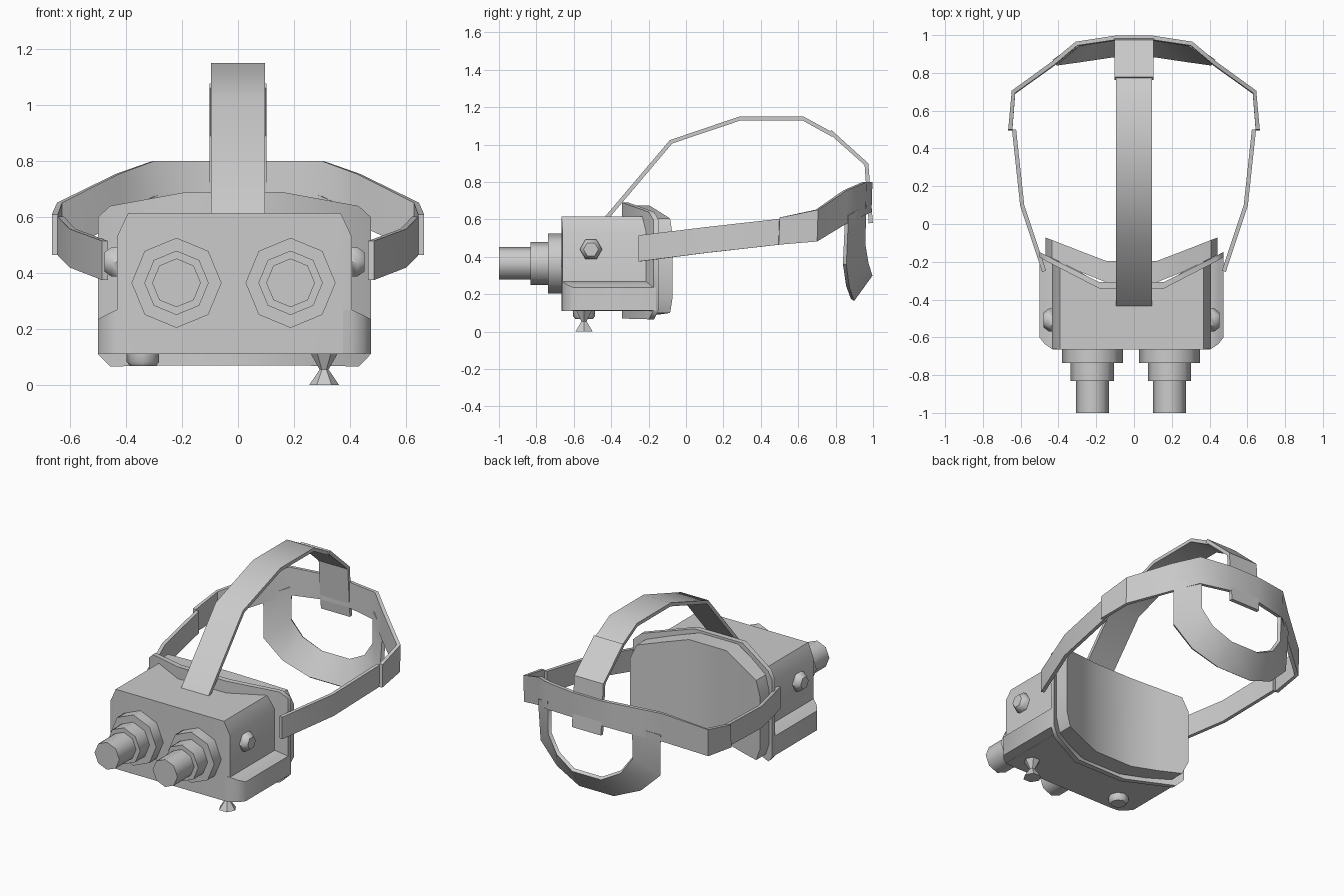
import bpy, bmesh, math
from mathutils import Vector, Matrix

if "Cube" in bpy.data.objects:
    bpy.data.objects.remove(bpy.data.objects["Cube"])

CX = -0.013  # the visor sits slightly off the centre line


def finish(name, bm, angle=50):
    bmesh.ops.recalc_face_normals(bm, faces=bm.faces)
    me = bpy.data.meshes.new(name)
    bm.to_mesh(me)
    bm.free()
    ob = bpy.data.objects.new(name, me)
    bpy.context.collection.objects.link(ob)
    bpy.ops.object.select_all(action='DESELECT')
    ob.select_set(True)
    bpy.context.view_layer.objects.active = ob
    bpy.ops.object.shade_smooth_by_angle(angle=math.radians(angle))
    return ob


def loft(name, rings, angle=50):
    """Skin a row of equal-sized closed rings and cap both ends."""
    bm = bmesh.new()
    vs = [[bm.verts.new(p) for p in r] for r in rings]
    n = len(vs[0])
    for a, b in zip(vs, vs[1:]):
        for i in range(n):
            j = (i + 1) % n
            bm.faces.new((a[i], a[j], b[j], b[i]))
    bm.faces.new(vs[0])
    bm.faces.new(vs[-1])
    return finish(name, bm, angle)


def slab(name, half):
    """Symmetric block from (x, z low, z high, y front, y back) stations, outside to inside."""
    full = [(-s[0],) + s[1:] for s in half] + half[::-1]
    return loft(name, [[(x + CX, yf, z0), (x + CX, yf, z1), (x + CX, yb, z1), (x + CX, yb, z0)]
                       for x, z0, z1, yf, yb in full])


def ribbon(name, pairs, t=0.022):
    """Strap through pairs of edge points, with thickness t."""
    pairs = [(Vector(a), Vector(b)) for a, b in pairs]
    rings = []
    for i, (a, b) in enumerate(pairs):
        p, q = pairs[max(i - 1, 0)], pairs[min(i + 1, len(pairs) - 1)]
        n = (q[0] + q[1] - p[0] - p[1]).cross(b - a).normalized() * t / 2
        rings.append([a - n, b - n, b + n, a + n])
    return loft(name, rings, 40)


def turned(name, loc, axis, profile, n=8, phase=0.0):
    """Stack of (radius, height) rings along an axis."""
    rot = Vector((0, 0, 1)).rotation_difference(Vector(axis)).to_matrix().to_4x4()
    m = Matrix.Translation(loc) @ rot
    return loft(name, [[m @ Vector((r * math.cos(phase + k * math.tau / n),
                                    r * math.sin(phase + k * math.tau / n), h))
                        for k in range(n)] for r, h in profile])


# visor housing with flared lower sides
slab("visor_body", [(0.42, 0.11, 0.53, -0.66, -0.17), (0.38, 0.11, 0.615, -0.665, -0.19),
                    (0.16, 0.11, 0.615, -0.665, -0.32)])
slab("visor_lower_flare", [(0.488, 0.112, 0.235, -0.6, -0.16), (0.46, 0.111, 0.25, -0.635, -0.17),
                           (0.418, 0.111, 0.27, -0.664, -0.18), (0.16, 0.111, 0.25, -0.664, -0.32)])
# curved rear flange and face cushion
slab("rear_flange", [(0.488, 0.11, 0.60, -0.175, -0.148), (0.445, 0.066, 0.64, -0.2, -0.17),
                     (0.17, 0.07, 0.69, -0.342, -0.308)])
slab("face_cushion", [(0.455, 0.18, 0.52, -0.165, -0.072), (0.42, 0.1, 0.605, -0.18, -0.085),
                      (0.28, 0.092, 0.64, -0.25, -0.14), (0.13, 0.09, 0.675, -0.31, -0.197)])

# stepped eyepieces
for side, x in (("left", -0.22), ("right", 0.188)):
    for i, (r, y0, y1) in enumerate(((0.161, 0.65, 0.737), (0.115, 0.73, 0.832), (0.087, 0.825, 1.0))):
        turned(f"eyepiece_{side}_{i}", (x, 0, 0.365), (0, -1, 0), [(r, y0), (r, y1)])

# side knobs
for s in (-1, 1):
    turned("side_knob", (CX + s * 0.41, -0.508, 0.44), (s, 0, 0),
           [(0.06, 0), (0.06, 0.03), (0.04, 0.055)], 6, math.pi / 2)

# underside foot screw and button
turned("foot_screw", (0.308, -0.545, 0), (0, 0, 1), [(0.053, 0), (0.016, 0.055), (0.05, 0.115)], 6)
turned("bottom_button", (-0.34, -0.545, 0), (0, 0, 1), [(0.046, 0.067), (0.058, 0.082), (0.058, 0.12)], 8)

# strap over the head
top = [(-0.44, 0.59), (-0.08, 1.015), (0.29, 1.14), (0.625, 1.14), (0.785, 1.052)]
ribbon("top_strap", [((-0.096, y, z), (0.096, y, z)) for y, z in top])
ribbon("top_strap_rear", [((-0.102, y, z), (0.102, y, z))
                          for y, z in [(0.77, 1.07), (0.965, 0.895), (0.988, 0.58)]])

# side straps
for s in (-1, 1):
    ribbon("side_strap", [((s * x, y, z), (s * x, y, z + h)) for x, y, z, h in
                          [(0.476, -0.25, 0.375, 0.14), (0.592, 0.1, 0.42, 0.138), (0.635, 0.5, 0.465, 0.138)]])

# strap round the back of the head
half = [(0.655, 0.5, 0.465, 0.61), (0.638, 0.7, 0.482, 0.652), (0.43, 0.85, 0.575, 0.755),
        (0.305, 0.955, 0.625, 0.80), (0.1, 0.986, 0.64, 0.80)]
band = half + [(-s[0],) + s[1:] for s in half[::-1]]
ribbon("back_strap", [((x, y - 0.005, a), (x, y, b)) for x, y, a, b in band])

# hanging nape loop
nape = [((0.29, 0.955, 0.68), (0.425, 0.86, 0.62)), ((0.29, 0.95, 0.47), (0.415, 0.848, 0.36)),
        ((0.22, 0.967, 0.37), (0.29, 0.865, 0.24)), ((0.1, 0.988, 0.305), (0.12, 0.89, 0.17))]
nape += [tuple((-p[0], p[1], p[2]) for p in pr) for pr in nape[::-1]]
ribbon("nape_loop", nape)
